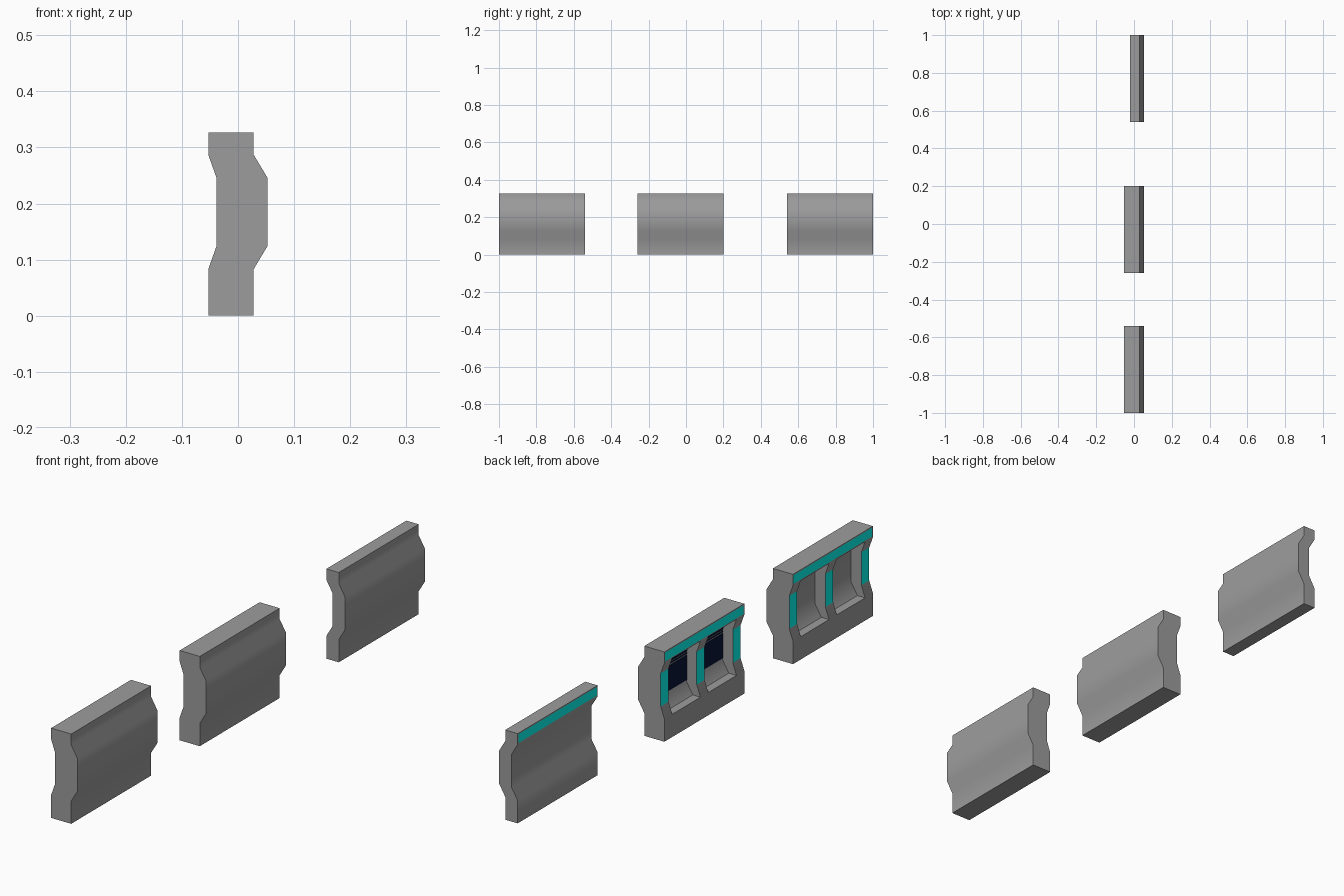
import bpy, bmesh

if "Cube" in bpy.data.objects:
    bpy.data.objects.remove(bpy.data.objects["Cube"])

LENGTH, PILLAR = 0.46, 0.045
Z = (0.0, 0.083, 0.125, 0.245, 0.287, 0.327)

# side outlines (x offsets at the heights in Z)
FRONT = (0.028, 0.028, 0.053, 0.053, 0.028, 0.028)
THICK_BACK = (-0.053, -0.053, -0.038, -0.038, -0.053, -0.053)
THIN_BACK = (-0.022, -0.022, 0.003, 0.003, -0.022, -0.022)


def material(name, color):
    m = bpy.data.materials.new(name)
    m.diffuse_color = color
    m.use_nodes = True
    m.node_tree.nodes["Principled BSDF"].inputs["Base Color"].default_value = m.diffuse_color
    return m


GREY = material("dark_grey", (0.335, 0.335, 0.335, 1))
TEAL = material("teal_light", (0.002, 0.95, 0.87, 1))
NAVY = material("dark_screen", (0.002, 0.007, 0.035, 1))


def extrude(name, profile, y0, y1):
    """Extrude an x/z outline along y."""
    bm = bmesh.new()
    face = bm.faces.new([bm.verts.new((x, y0, z)) for x, z in profile])
    top = bmesh.ops.extrude_face_region(bm, geom=[face])["geom"]
    verts = [g for g in top if isinstance(g, bmesh.types.BMVert)]
    bmesh.ops.translate(bm, verts=verts, vec=(0, y1 - y0, 0))
    bmesh.ops.recalc_face_normals(bm, faces=bm.faces)
    me = bpy.data.meshes.new(name)
    bm.to_mesh(me)
    bm.free()
    ob = bpy.data.objects.new(name, me)
    bpy.context.collection.objects.link(ob)
    return ob


def activate(ob):
    bpy.ops.object.select_all(action='DESELECT')
    ob.select_set(True)
    bpy.context.view_layer.objects.active = ob


def window_spans(yc):
    """The two openings between three equal pillars."""
    w = (LENGTH - 3 * PILLAR) / 2
    start = yc - LENGTH / 2 + PILLAR
    return [(start + i * (w + PILLAR), start + i * (w + PILLAR) + w) for i in range(2)]


def wall(name, yc, back, windows):
    outline = list(zip(FRONT, Z)) + list(zip(back, Z))[::-1]
    ob = extrude(name, outline, yc - LENGTH / 2, yc + LENGTH / 2)
    activate(ob)
    # recessed window niches down to the thin shell
    if windows:
        niche = list(zip(THIN_BACK, Z))[1:5] + [(-0.1, Z[4]), (-0.1, Z[1])]
        for y0, y1 in window_spans(yc):
            cutter = extrude("niche_cutter", niche, y0, y1)
            cutter.hide_render = True
            mod = ob.modifiers.new("niche", 'BOOLEAN')
            mod.operation, mod.solver, mod.object = 'DIFFERENCE', 'EXACT', cutter
            activate(ob)
            bpy.ops.object.modifier_apply(modifier=mod.name)
            bpy.data.objects.remove(cutter)
    me = ob.data
    me.materials.clear()
    me.materials.append(GREY)
    me.materials.append(TEAL)
    # teal pillar faces, and a top strip with a narrow grey border
    bm = bmesh.new()
    bm.from_mesh(me)
    strips = []
    for f in bm.faces:
        c = f.calc_center_median()
        f.material_index = 0
        if f.normal.x < -0.99:
            if c.z > Z[4]:
                strips.append(f)
            elif windows and abs(c.x + 0.038) < 0.002 and Z[2] < c.z < Z[3]:
                f.material_index = 1
    bmesh.ops.inset_region(bm, faces=strips, thickness=0.004, use_even_offset=True)
    for f in strips:
        f.material_index = 1
    bm.to_mesh(me)
    bm.free()
    activate(ob)
    bpy.ops.object.shade_smooth_by_angle(angle=0.62)
    return ob


def box(name, x0, x1, y0, y1, z0, z1):
    ob = extrude(name, [(x0, z0), (x1, z0), (x1, z1), (x0, z1)], y0, y1)
    ob.data.materials.append(NAVY)


# three wall sections in a row
wall("wall_with_screens", -0.03, THICK_BACK, True)
wall("wall_with_niches", -0.77, THICK_BACK, True)
wall("plain_wall", 0.77, THIN_BACK, False)

# dark screens with slats above, in the middle wall's niches
for a, b in window_spans(-0.03):
    box("screen", 0.001, 0.004, a, b, 0.132, 0.222)
    for i in range(4):
        z = 0.227 + 0.009 * i
        lean = 0.6 * max(0, z + 0.005 - Z[3])
        box("screen_slat", 0.001 - lean, 0.004, a, b, z, z + 0.005)
